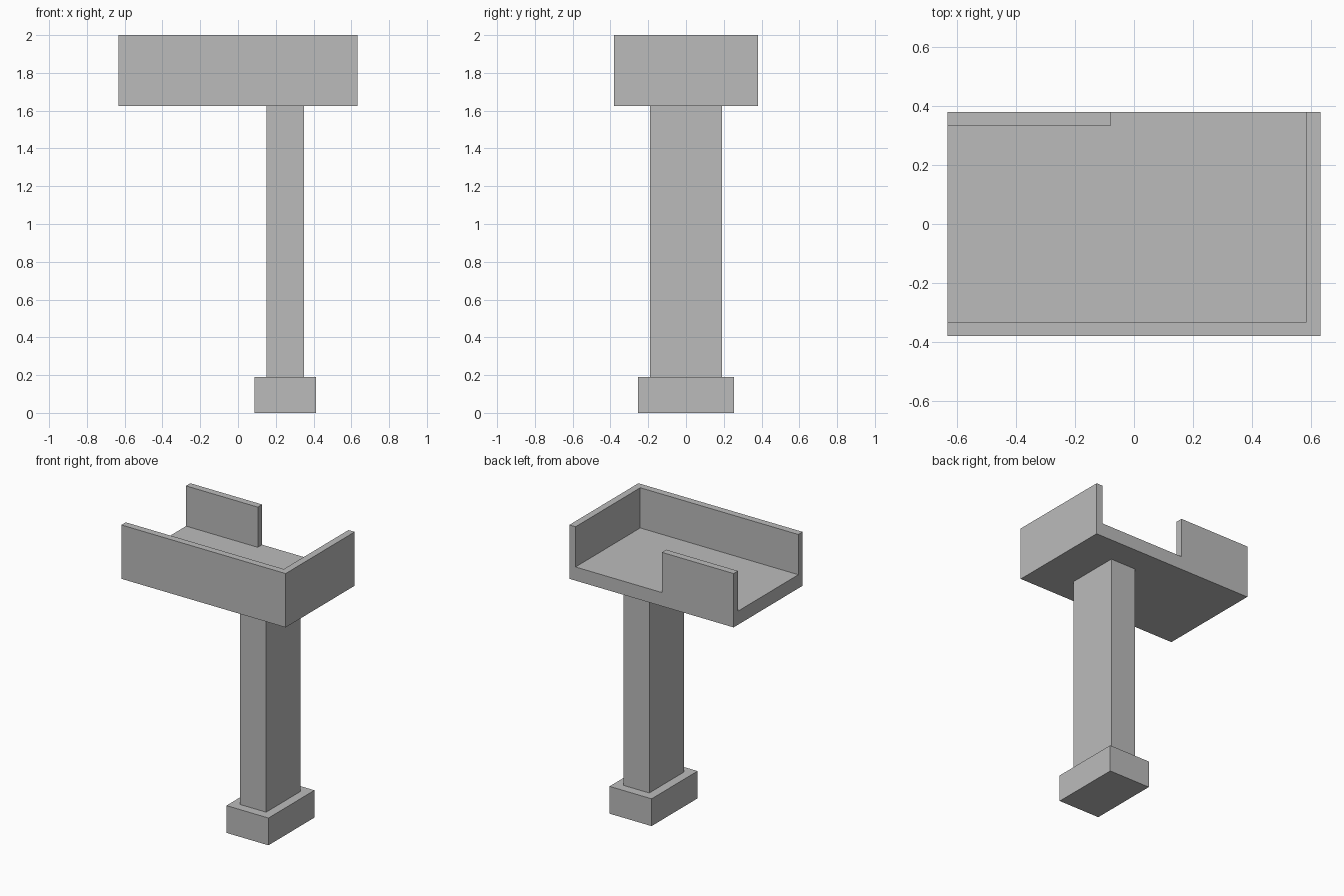
import bpy
import bmesh

cube = bpy.data.objects.get("Cube")
if cube:
    bpy.data.objects.remove(cube, do_unlink=True)

# Single plain grey
grey = bpy.data.materials.new("plain_grey")
grey.use_nodes = True
colour = (0.5, 0.5, 0.5, 1)
grey.diffuse_color = colour
grey.node_tree.nodes["Principled BSDF"].inputs["Base Color"].default_value = colour


def prism(name, outline, bottom, top):
    """Extrude a flat plan outline straight up from bottom to top."""
    bm = bmesh.new()
    face = bm.faces.new([bm.verts.new((x, y, bottom)) for x, y in outline])
    grown = bmesh.ops.extrude_face_region(bm, geom=[face])
    verts = [v for v in grown["geom"] if isinstance(v, bmesh.types.BMVert)]
    bmesh.ops.translate(bm, verts=verts, vec=(0, 0, top - bottom))
    bmesh.ops.recalc_face_normals(bm, faces=bm.faces)
    mesh = bpy.data.meshes.new(name)
    bm.to_mesh(mesh)
    bm.free()
    mesh.materials.append(grey)
    obj = bpy.data.objects.new(name, mesh)
    bpy.context.collection.objects.link(obj)
    return obj


def rect(x0, x1, y0, y1):
    return [(x0, y0), (x1, y0), (x1, y1), (x0, y1)]


# Main sizes
half_x, half_y, wall = 0.633, 0.38, 0.048
base_top, deck_bottom, deck_top, height = 0.19, 1.625, 1.72, 2.0
column_x = 0.25

# Footing and column, offset to one side
prism("footing", rect(column_x - 0.162, column_x + 0.162, -0.253, 0.253), 0, base_top)
prism("column", rect(column_x - 0.1, column_x + 0.1, -0.19, 0.19), base_top, deck_bottom)

# Platform floor
prism("platform_floor", rect(-half_x, half_x, -half_y, half_y), deck_bottom, deck_top)

# L-shaped parapet along the front and one end
inner_x, inner_y = half_x - wall, half_y - wall
prism("corner_parapet",
      [(-half_x, -half_y), (half_x, -half_y), (half_x, half_y),
       (inner_x, half_y), (inner_x, -inner_y), (-half_x, -inner_y)],
      deck_top, height)

# Short parapet at the back, leaving an opening beside it
prism("back_parapet", rect(-half_x, -0.08, inner_y, half_y), deck_top, height)
